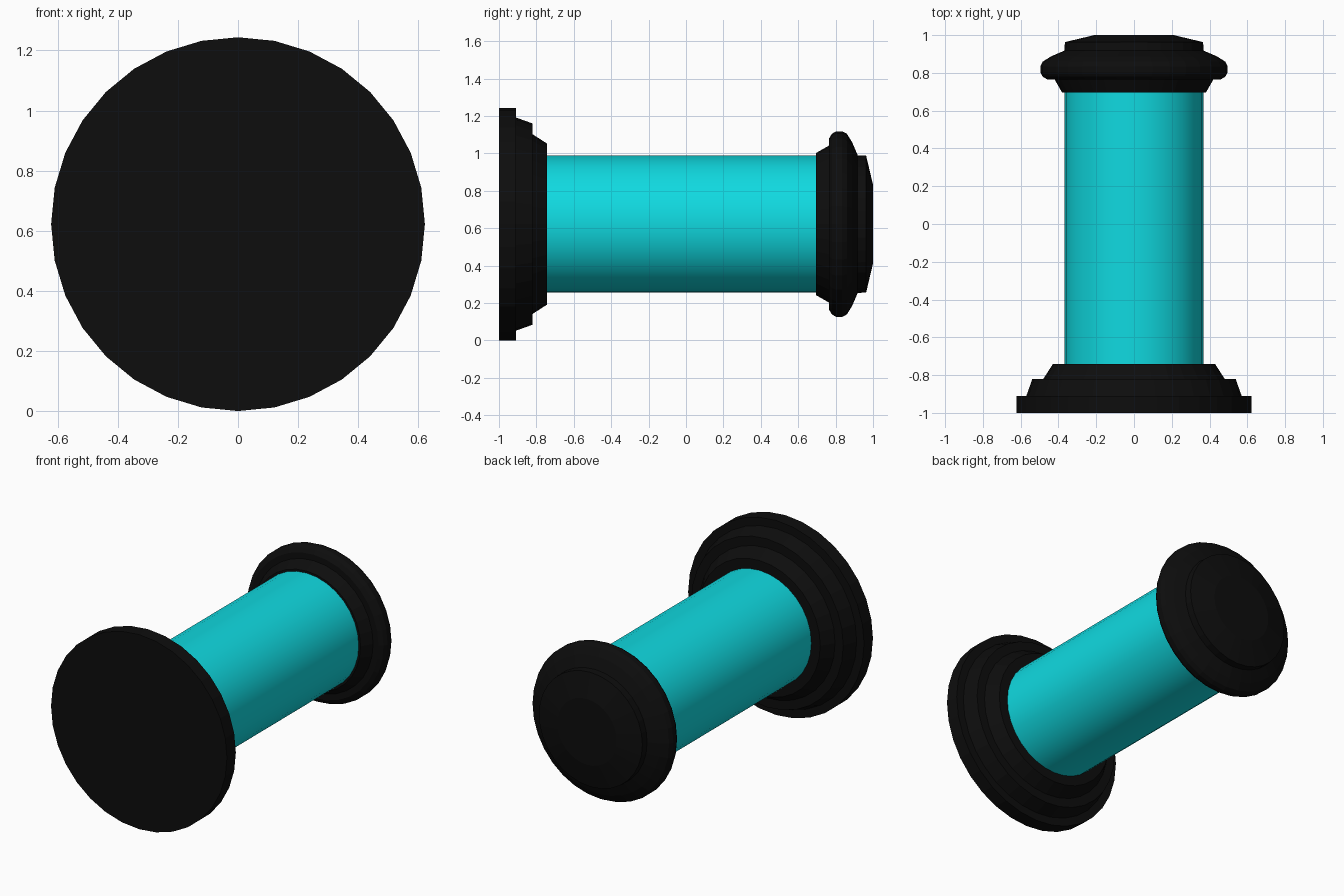
import bpy, bmesh, math

if "Cube" in bpy.data.objects:
    bpy.data.objects.remove(bpy.data.objects["Cube"])

CENTRE_Z = 0.622
SIDES = 32


def material(name, colour):
    m = bpy.data.materials.new(name)
    m.diffuse_color = colour
    m.use_nodes = True
    m.node_tree.nodes["Principled BSDF"].inputs["Base Color"].default_value = m.diffuse_color
    return m


def turned(name, profile, mat, sides=SIDES, smooth=False):
    """Turn a (y, radius) profile around the lengthwise y axis, with closed ends."""
    bm = bmesh.new()
    rings = []
    for y, r in profile:
        angles = [2 * math.pi * i / sides for i in range(sides)]
        rings.append([bm.verts.new((r * math.cos(a), y, CENTRE_Z + r * math.sin(a))) for a in angles])
    for a, b in zip(rings, rings[1:]):
        for i in range(sides):
            j = (i + 1) % sides
            bm.faces.new((a[i], a[j], b[j], b[i]))
    bm.faces.new(rings[0])
    bm.faces.new(rings[-1])
    bmesh.ops.recalc_face_normals(bm, faces=bm.faces)
    mesh = bpy.data.meshes.new(name)
    bm.to_mesh(mesh)
    bm.free()
    obj = bpy.data.objects.new(name, mesh)
    bpy.context.collection.objects.link(obj)
    mesh.materials.append(mat)
    if smooth:
        bpy.ops.object.select_all(action='DESELECT')
        obj.select_set(True)
        bpy.context.view_layer.objects.active = obj
        bpy.ops.object.shade_smooth_by_angle(angle=math.radians(30))
    return obj


black = material("black", (0.004, 0.004, 0.004, 1))
cyan = material("cyan", (0.005, 0.7, 0.75, 1))

# Stepped wide base at the front
turned("stepped_base", [(-1.0, 0.622), (-0.91, 0.622), (-0.91, 0.57), (-0.82, 0.538),
                        (-0.82, 0.48), (-0.742, 0.43)], black)

# Smooth coloured tube
turned("tube", [(-0.76, 0.367), (0.71, 0.367)], cyan, smooth=True)

# Rounded cap at the back: collar, bulging rim, raised bevelled end
turned("rounded_cap", [(0.695, 0.38), (0.765, 0.42), (0.765, 0.458), (0.78, 0.483),
                       (0.803, 0.496), (0.835, 0.496), (0.86, 0.483), (0.888, 0.438),
                       (0.918, 0.368), (0.963, 0.366), (1.0, 0.21)], black)
